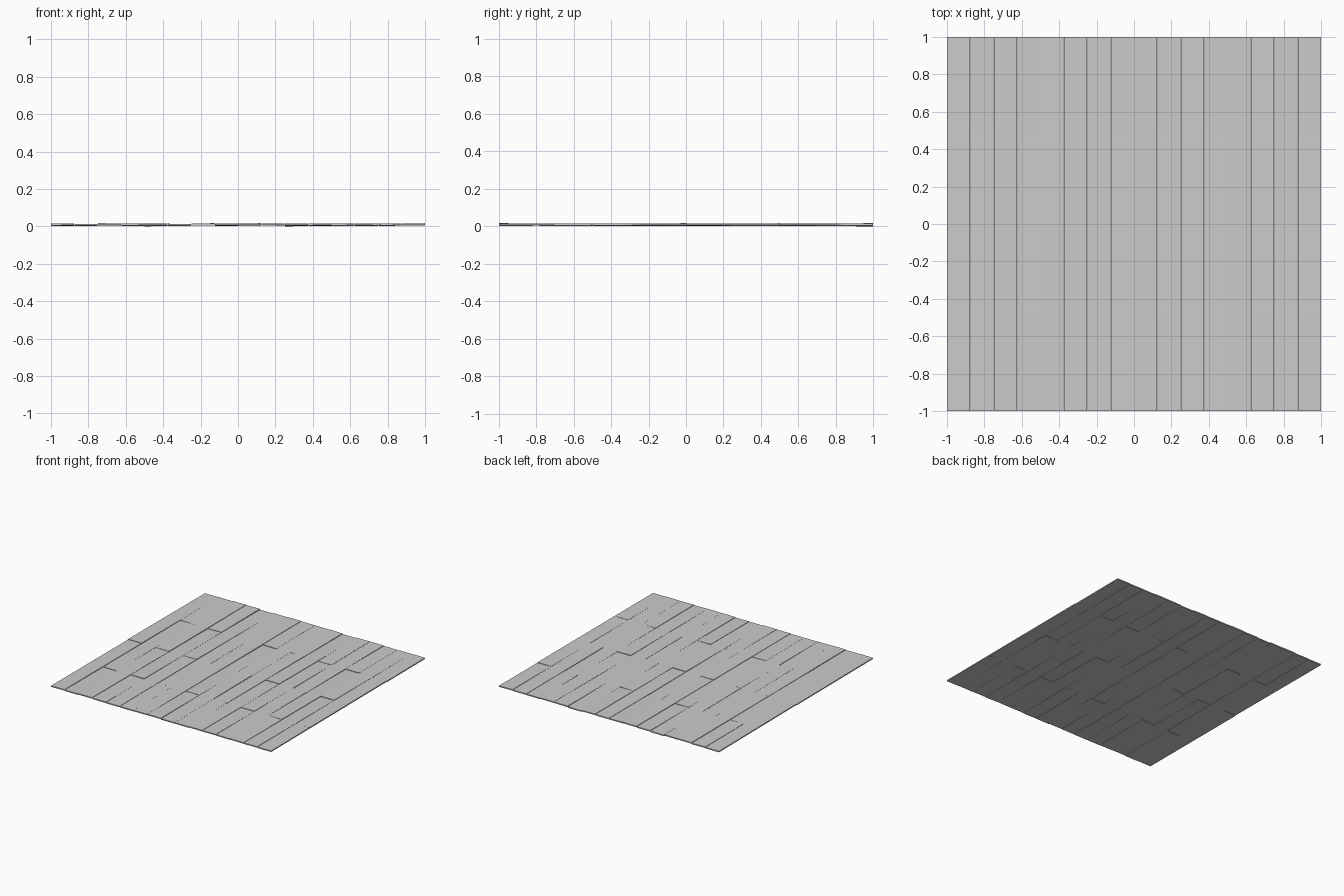
import bpy, bmesh, math, random
from mathutils import Matrix, Euler

if "Cube" in bpy.data.objects:
    bpy.data.objects.remove(bpy.data.objects["Cube"])

random.seed(7)
COLS, W, T, GAP = 16, 0.125, 0.009, 0.002


def plank(bm, x, y0, y1):
    """One thin board, slightly uneven in height and tilt."""
    length = y1 - y0
    tilt = Euler((math.radians(random.uniform(-0.35, 0.35)),
                  math.radians(random.uniform(-0.9, 0.9)), 0)).to_matrix().to_4x4()
    pos = Matrix.Translation((x, (y0 + y1) / 2, random.uniform(-0.0015, 0.0015)))
    size = Matrix.Diagonal((W - GAP, length - GAP, T, 1))
    bmesh.ops.create_cube(bm, size=1, matrix=pos @ tilt @ size)


# Staggered plank floor: joints at y = 0 and y = +-0.5 in alternate rows
bm = bmesh.new()
for i in range(COLS):
    joints = (-1, 0, 1) if i % 2 == 0 else (-1, -0.5, 0.5, 1)
    for y0, y1 in zip(joints, joints[1:]):
        plank(bm, -1 + W * (i + 0.5), y0, y1)

# Rest the floor on z = 0
low = min(v.co.z for v in bm.verts)
bmesh.ops.translate(bm, verts=bm.verts, vec=(0, 0, -low))

mesh = bpy.data.meshes.new("floor_planks")
bm.to_mesh(mesh)
bm.free()
bpy.context.collection.objects.link(bpy.data.objects.new("floor_planks", mesh))
